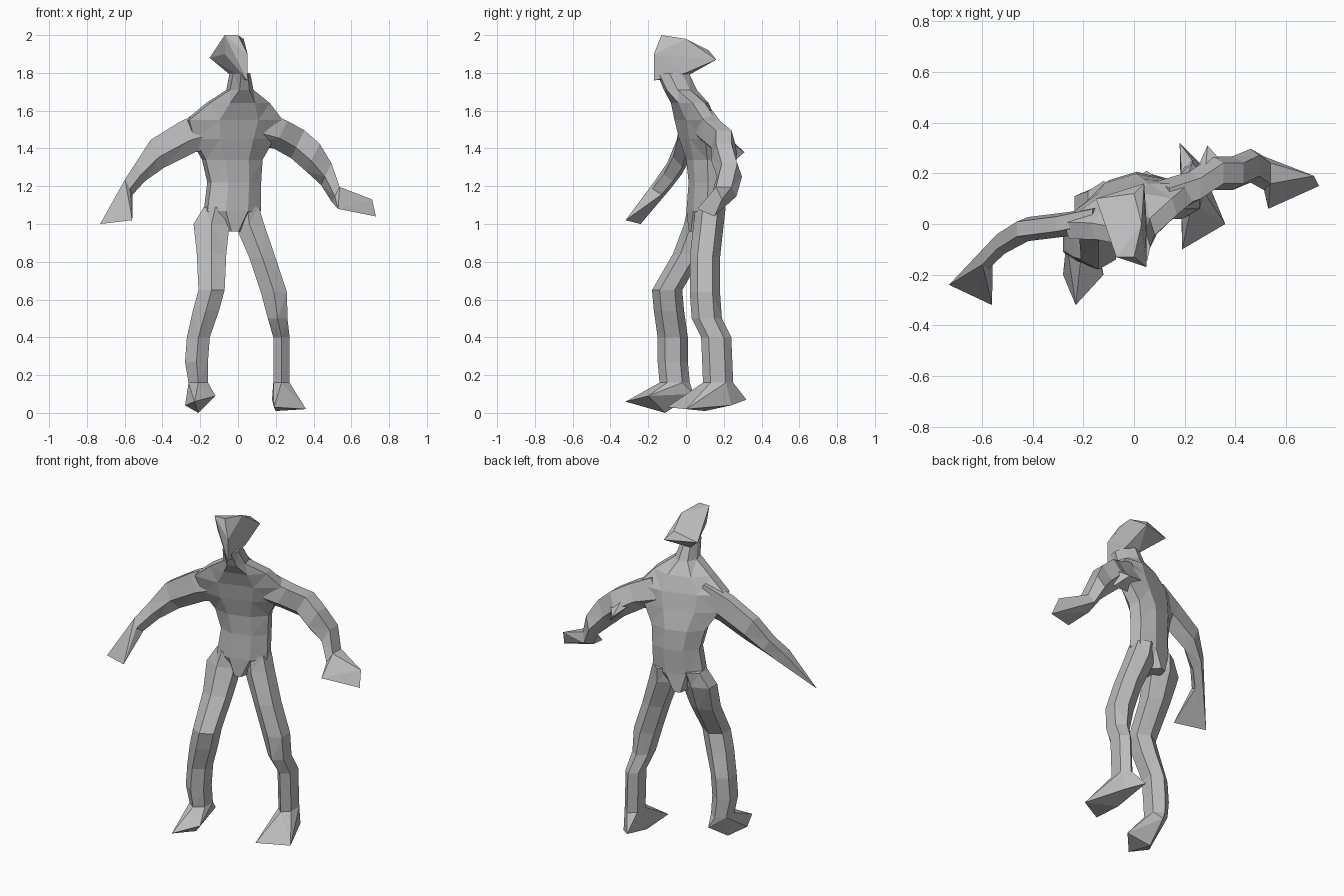
import bpy
import bmesh
from math import cos, sin, pi, radians
from mathutils import Vector

start_cube = bpy.data.objects.get("Cube")
if start_cube:
    bpy.data.objects.remove(start_cube, do_unlink=True)

grey = (0.5, 0.5, 0.5, 1)
clay = bpy.data.materials.new("grey clay")
clay.use_nodes = True
clay.diffuse_color = grey
clay.node_tree.nodes["Principled BSDF"].inputs["Base Color"].default_value = grey


def finish(name, bm):
    """Turn a bmesh into a flat shaded, triangulated object."""
    bmesh.ops.recalc_face_normals(bm, faces=bm.faces)
    bmesh.ops.triangulate(bm, faces=bm.faces)
    mesh = bpy.data.meshes.new(name)
    bm.to_mesh(mesh)
    bm.free()
    mesh.materials.append(clay)
    body_part = bpy.data.objects.new(name, mesh)
    bpy.context.collection.objects.link(body_part)


def limb(name, joints, across, deep, depth, sides=6):
    """Skin rings of constant depth along joints given as x, y, z, half width.

    Returns the corner points of the last ring, so a hand or foot can join it.
    """
    bm = bmesh.new()
    across = Vector(across).normalized()
    deep = Vector(deep) * depth
    rings = []
    for x, y, z, width in joints:
        centre = Vector((x, y, z))
        angles = [pi * (2 * i + 1) / sides for i in range(sides)]
        rings.append([
            bm.verts.new(centre + across * width * cos(a) + deep * sin(a))
            for a in angles
        ])
    for low, high in zip(rings, rings[1:]):
        for i in range(sides):
            # Index i - 1 wraps round to close the ring
            bm.faces.new((low[i - 1], low[i], high[i], high[i - 1]))
    bm.faces.new(rings[0])
    bm.faces.new(rings[-1])
    last_ring = [vert.co.copy() for vert in rings[-1]]
    finish(name, bm)
    return last_ring


def hull(name, points):
    """Wrap a faceted solid around a few corner points."""
    bm = bmesh.new()
    for point in points:
        bm.verts.new(point)
    result = bmesh.ops.convex_hull(bm, input=bm.verts)
    inner = [g for g in result["geom_interior"] if isinstance(g, bmesh.types.BMVert)]
    bmesh.ops.delete(bm, geom=inner, context="VERTS")
    finish(name, bm)


side_axis = Vector((1, 0, 0))
depth_axis = Vector((0, 1, 0))
twist = radians(17)
shoulder_axis = side_axis * cos(twist) + depth_axis * sin(twist)
chest_axis = depth_axis * cos(twist) - side_axis * sin(twist)

# Torso and neck, turned so the left shoulder sits further back
limb("torso", [
    (-.04, .1, .96, .05),
    (-.03, .1, 1.07, .16),
    (-.02, .11, 1.22, .15),
    (-.03, .1, 1.34, .17),
    (-.03, .07, 1.45, .24),
    (-.02, .05, 1.55, .28),
    (0, .02, 1.64, .18),
    (.01, -.03, 1.71, .07),
    (.01, -.07, 1.8, .05),
], shoulder_axis, chest_axis, depth=.09, sides=8)

# Head: a narrow wedge with a broad flared edge
hull("head", [
    (-.07, -.13, 2), (0, -.13, 2), (.03, 0, 1.98),
    (.05, -.17, 1.9), (.05, -.17, 1.76), (-.07, -.1, 1.9),
    (-.15, .1, 1.88), (.04, .16, 1.87), (0, .12, 1.92),
    (-.03, 0, 1.78), (.05, 0, 1.8),
])

# Right leg, stepping forward
right_ankle = limb("right_leg", [
    (-.12, .09, 1.09, .07),
    (-.14, .07, 1, .11),
    (-.14, .01, .84, .09),
    (-.14, -.1, .65, .08),
    (-.17, -.09, .54, .08),
    (-.21, -.07, .4, .07),
    (-.22, -.07, .27, .07),
    (-.21, -.06, .16, .06),
], side_axis, depth_axis, depth=.08)
hull("right_foot", right_ankle + [
    (-.23, -.32, .06), (-.28, -.2, .04), (-.12, -.2, .09),
    (-.21, -.11, 0), (-.18, .04, .1),
])

# Left leg, trailing
left_ankle = limb("left_leg", [
    (.05, .13, 1.09, .07),
    (.06, .12, 1, .09),
    (.13, .1, .82, .08),
    (.19, .1, .64, .08),
    (.21, .11, .5, .06),
    (.23, .16, .4, .05),
    (.23, .17, .16, .05),
], side_axis, depth_axis, depth=.08)
hull("left_foot", left_ankle + [
    (.19, -.1, .03), (.36, 0, .02), (.18, .32, .07),
    (.26, .24, .04), (.2, .1, .01),
])

# Right arm, reaching forward
right_wrist = limb("right_arm", [
    (-.12, .03, 1.52, .12),
    (-.27, 0, 1.47, .1),
    (-.43, -.02, 1.38, .09),
    (-.52, -.07, 1.28, .06),
    (-.58, -.13, 1.2, .05),
], (-.5, 0, 1), depth_axis, depth=.05, sides=5)
hull("right_hand", right_wrist + [
    (-.73, -.24, 1), (-.56, -.32, 1.02),
])

# Left arm, swung back, with a pointed elbow
left_wrist = limb("left_arm", [
    (.1, .1, 1.52, .11),
    (.23, .14, 1.48, .09),
    (.32, .2, 1.43, .09),
    (.4, .2, 1.36, .09),
    (.47, .23, 1.27, .07),
    (.52, .2, 1.16, .05),
], (.5, 0, 1), depth_axis, depth=.07, sides=5)
hull("left_elbow", [
    (.29, .31, 1.38), (.24, .2, 1.43), (.35, .24, 1.32),
    (.37, .22, 1.44), (.28, .18, 1.5),
])
hull("left_hand", left_wrist + [
    (.53, .06, 1.08), (.73, .15, 1.04), (.71, .19, 1.13),
])
